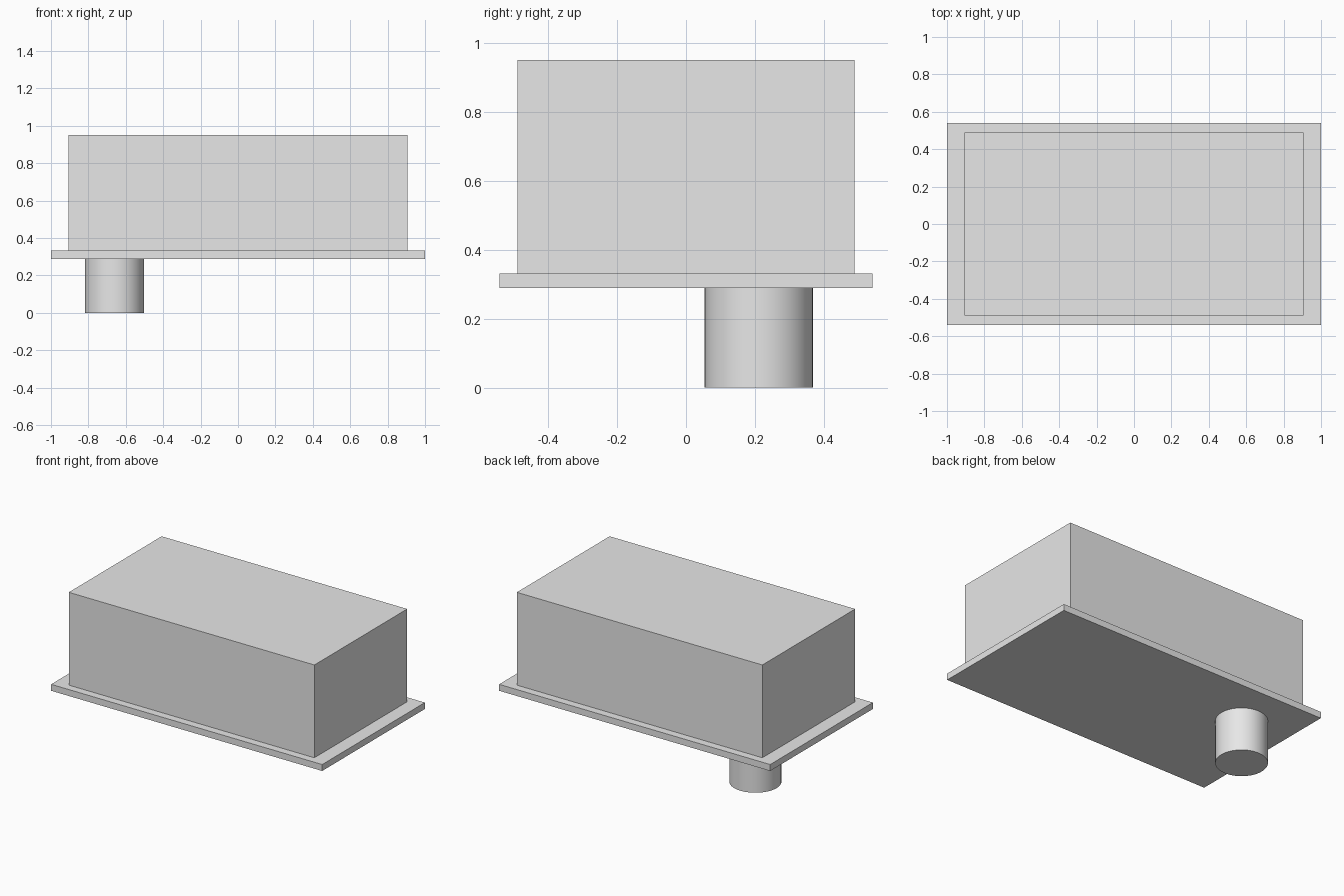
import bpy
from math import radians

cube = bpy.data.objects.get("Cube")
if cube:
    bpy.data.objects.remove(cube, do_unlink=True)

# Single plain grey material
grey = bpy.data.materials.new("plain grey")
grey.use_nodes = True
colour = (0.8, 0.8, 0.8, 1)
grey.diffuse_color = colour
grey.node_tree.nodes["Principled BSDF"].inputs["Base Color"].default_value = colour


def finish(name):
    obj = bpy.context.object
    obj.name = name
    obj.data.materials.append(grey)
    return obj


def block(name, width, depth, bottom, top):
    bpy.ops.mesh.primitive_cube_add(size=1, location=(0, 0, (bottom + top) / 2))
    obj = finish(name)
    obj.scale = (width, depth, top - bottom)
    bpy.ops.object.transform_apply(location=False, rotation=False, scale=True)


PLATE_BOTTOM, PLATE_TOP, BODY_TOP = 0.289, 0.332, 0.951

# Wide flange plate with the main box standing on it
block("flange_plate", 2.0, 1.082, PLATE_BOTTOM, PLATE_TOP)
block("main_body", 1.812, 0.978, PLATE_TOP, BODY_TOP)

# Round spigot hanging below the plate near the back corner
bpy.ops.mesh.primitive_cylinder_add(
    vertices=64, radius=0.157, depth=PLATE_BOTTOM,
    location=(-0.66, 0.211, PLATE_BOTTOM / 2))
finish("bottom_spigot")
bpy.ops.object.shade_smooth_by_angle(angle=radians(30))
